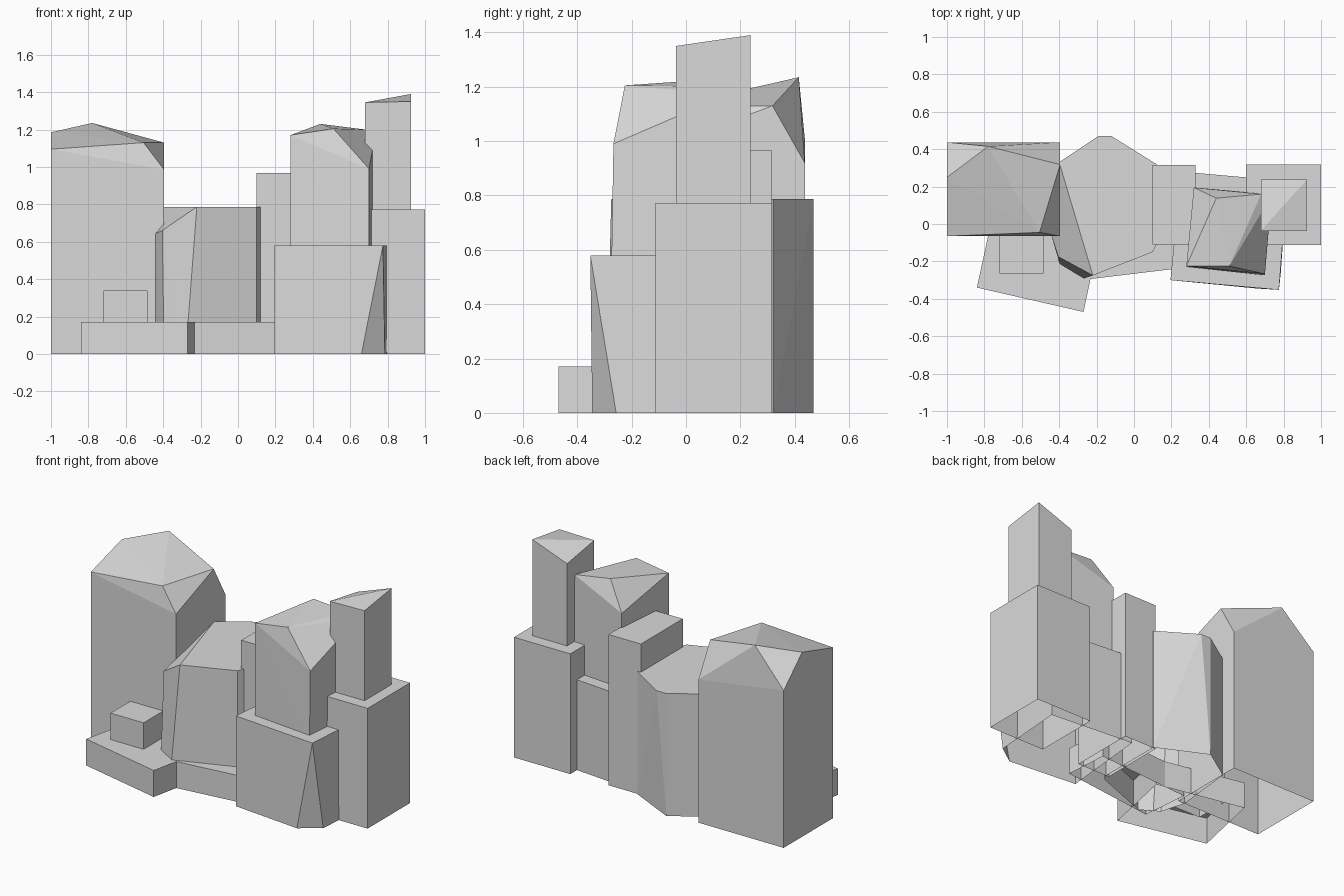
import bpy
import bmesh

cube = bpy.data.objects.get("Cube")
if cube:
    bpy.data.objects.remove(cube, do_unlink=True)

# One plain stone material
GREY = (0.7, 0.7, 0.7, 1.0)
stone = bpy.data.materials.new("light_grey_stone")
stone.use_nodes = True
stone.diffuse_color = GREY
shader = stone.node_tree.nodes["Principled BSDF"]
shader.inputs["Base Color"].default_value = GREY
shader.inputs["Roughness"].default_value = 0.8


def rock(name, points):
    """Flat-shaded hollow shell around a few corner points, open underneath."""
    bm = bmesh.new()
    for p in points:
        bm.verts.new(p)
    hull = bmesh.ops.convex_hull(bm, input=bm.verts)
    loose = [v for v in hull["geom_interior"] if isinstance(v, bmesh.types.BMVert)]
    bmesh.ops.delete(bm, geom=loose, context="VERTS")
    bmesh.ops.dissolve_limit(bm, angle_limit=0.01, verts=bm.verts, edges=bm.edges)
    bmesh.ops.recalc_face_normals(bm, faces=bm.faces)
    underside = [f for f in bm.faces if f.normal.z < -0.99]
    bmesh.ops.delete(bm, geom=underside, context="FACES")
    mesh = bpy.data.meshes.new(name)
    bm.to_mesh(mesh)
    bm.free()
    mesh.materials.append(stone)
    obj = bpy.data.objects.new(name, mesh)
    bpy.context.collection.objects.link(obj)


def level(outline, z):
    """Lift a plan outline to one height."""
    return [(x, y, z) for x, y in outline]


def rect(x0, x1, y0, y1):
    return [(x0, y0), (x1, y0), (x1, y1), (x0, y1)]


def slab(name, outline, height, base=0):
    rock(name, level(outline, base) + level(outline, height))


# Wide tower with a faceted crown
rock("wide_tower", level(rect(-1, -0.395, -0.065, 0.437), 0) + [
    (-1, -0.065, 1.095), (-0.395, -0.065, 0.985), (-0.395, 0.437, 0.92), (-1, 0.437, 1.01),
    (-1, 0.25, 1.185), (-0.78, 0.415, 1.235), (-0.395, 0.318, 1.13), (-0.505, -0.045, 1.13)])

# Tallest column, with a slanted top, on its square footing
slab("column_footing", rect(0.6, 1, -0.113, 0.317), 0.772)
column = rect(0.678, 0.925, -0.037, 0.238)
rock("tall_column", level(column, 0.7) + [
    (0.678, -0.037, 1.345), (0.925, -0.037, 1.35), (0.925, 0.238, 1.39), (0.678, 0.238, 1.3)])

# Faceted tower on a block with a chipped lower corner
rock("front_tower", level([(0.28, -0.23), (0.7, -0.275), (0.735, 0.16), (0.32, 0.195)], 0.5) + [
    (0.28, -0.225, 1.17), (0.7, -0.267, 0.99), (0.735, 0.15, 1.17), (0.32, 0.195, 1.06),
    (0.51, -0.225, 1.205), (0.68, 0.16, 1.2), (0.44, 0.138, 1.23)])
back = [(0.82, 0.23), (0.25, 0.28), (0.195, -0.3)]
rock("front_block", level(back + [(0.66, -0.345), (0.785, -0.257)], 0)
     + level(back + [(0.775, -0.352)], 0.58))

# Narrow block in the middle
slab("narrow_block", rect(0.1, 0.33, -0.11, 0.315), 0.968)

# Leaning boulder in the centre
rock("boulder", level([(-0.28, -0.295), (-0.395, -0.225), (-0.44, -0.065), (-0.4, 0.33),
                       (-0.19, 0.47), (0.12, 0.32), (0.12, -0.11), (0.1, -0.15)], 0)
     + level([(-0.4, 0.33), (-0.19, 0.47), (-0.12, 0.47), (0.12, 0.32),
              (0.12, -0.11), (0.1, -0.15), (-0.22, -0.275)], 0.787)
     + [(-0.405, -0.175, 0.66), (-0.44, -0.065, 0.645)])

# Low ledges and a small block at the front
slab("left_ledge", [(-0.84, -0.34), (-0.27, -0.47), (-0.17, 0), (-0.74, 0.12)], 0.17)
slab("middle_ledge", [(-0.35, -0.308), (0.3, -0.23), (0.28, 0.05), (-0.38, 0)], 0.17)
slab("small_block", rect(-0.72, -0.485, -0.265, -0.03), 0.34, 0.1)
